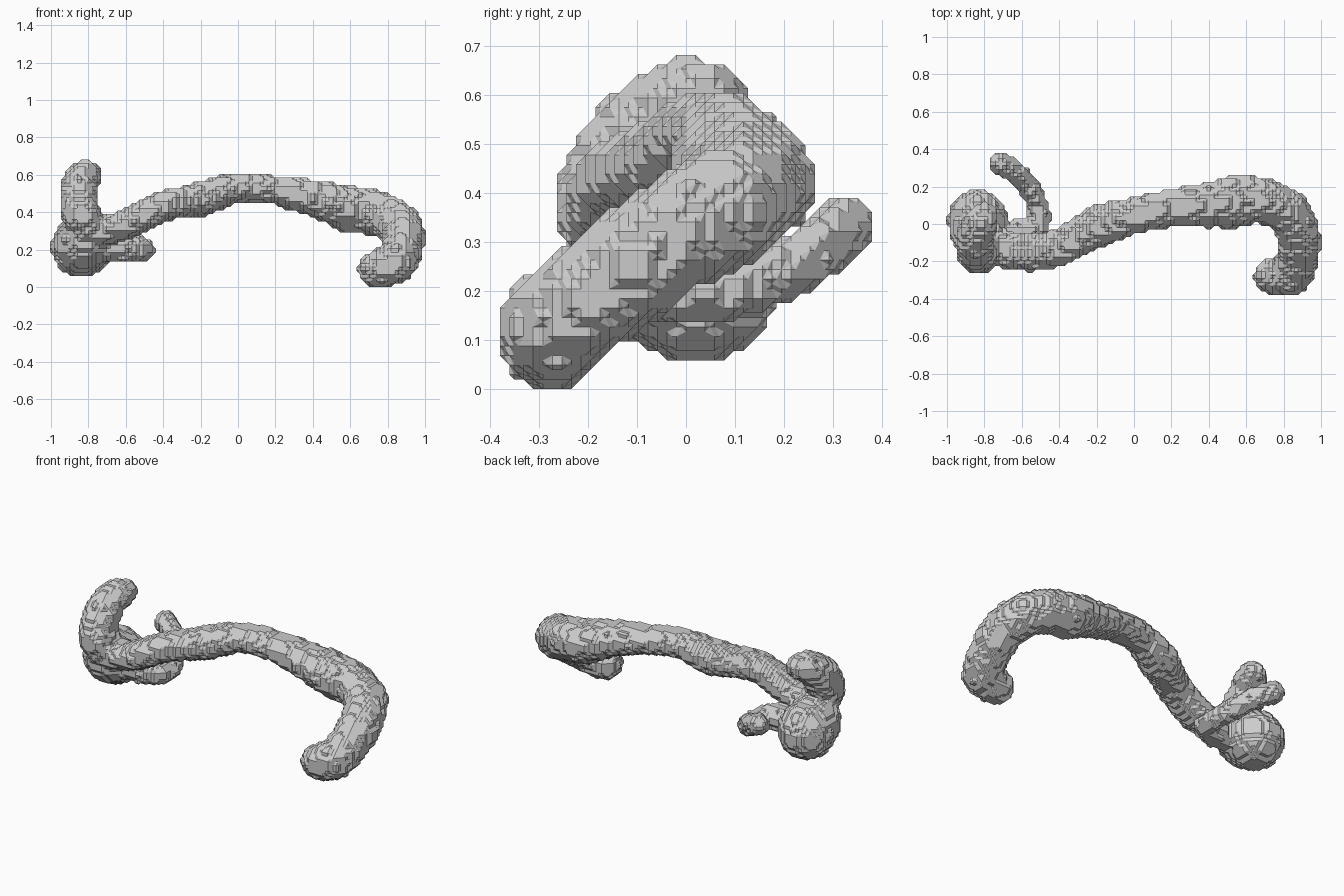
import bpy, bmesh, random
from itertools import product
from mathutils import Vector

cube = bpy.data.objects.get("Cube")
if cube:
    bpy.data.objects.remove(cube, do_unlink=True)

random.seed(4)
STEP = 0.0195

# Each limb: centre points with radius (x, y, z, r), and its widening along y
main_tube = [(-.8, -.11, .3, .09), (-.6, -.15, .345, .082), (-.4, -.125, .44, .085),
             (-.2, -.015, .48, .092), (0, .045, .54, .08), (.2, .085, .525, .08),
             (.4, .1, .485, .1), (.6, .13, .425, .115)]
hook = [(.58, .125, .425, .12), (.7, .12, .412, .122), (.82, .065, .37, .12),
        (.875, -.04, .315, .117), (.88, -.15, .23, .114), (.84, -.27, .14, .112),
        (.735, -.275, .104, .098)]
round_knob = [(-.835, .03, .22, .16), (-.83, -.05, .25, .155), (-.8, -.12, .31, .1)]
tall_prong = [(-.8, -.13, .33, .1), (-.84, -.155, .41, .102), (-.85, -.07, .545, .1),
              (-.82, 0, .6, .085), (-.8, .04, .61, .07)]
small_prong = [(-.74, -.06, .22, .08), (-.54, -.03, .21, .07), (-.51, .08, .21, .06),
               (-.57, .21, .255, .058), (-.65, .285, .31, .06), (-.715, .32, .34, .063)]
limbs = [(main_tube, 1.25), (hook, 1), (round_knob, 1), (tall_prong, 1.1),
         (small_prong, 1)]


def smooth_path(points, parts=5):
    """Catmull-Rom interpolation of centre points and radii."""
    p = [Vector(q) for q in points]
    p = [p[0]] + p + [p[-1]]
    for a, b, c, d in zip(p, p[1:], p[2:], p[3:]):
        for i in range(parts):
            t = i / parts
            yield b + (c - a) * t / 2 + (a - 2.5 * b + 2 * c - d / 2) * t * t \
                + (1.5 * (b - c) + (d - a) / 2) * t ** 3
    yield p[-1]


def fill(solid, ball, widen):
    """Mark the grid points inside one slightly uneven ellipsoid."""
    r = ball[3] * random.uniform(.95, 1.04)
    radii = (r, r * widen, r)
    spans = [range(int((c - s) // STEP), int((c + s) // STEP) + 2)
             for c, s in zip(ball, radii)]
    for g in product(*spans):
        if sum(((k * STEP - c) / s) ** 2 for k, c, s in zip(g, ball, radii)) <= 1:
            solid.add(g)


def cell_faces():
    """The six sides of a unit cell as cyclic corner offsets."""
    for axis, side in product(range(3), range(2)):
        ring = []
        for u, v in ((0, 0), (1, 0), (1, 1), (0, 1)):
            corner = [u, v]
            corner.insert(axis, side)
            ring.append(tuple(corner))
        yield ring


def surface(solid):
    """Chamfered block surface: joins edge midpoints into loops, cell by cell."""
    sides = list(cell_faces())
    offsets = list(product((0, 1), repeat=3))
    cells = {tuple(a - b for a, b in zip(g, o)) for g in solid for o in offsets}
    bm = bmesh.new()
    verts = {}
    for cell in sorted(cells):
        links = {}
        for side in sides:
            ring = [tuple(a + b for a, b in zip(cell, o)) for o in side]
            full = [c in solid for c in ring]
            mids = [tuple(a + b for a, b in zip(ring[i], ring[i - 1])) for i in range(4)]
            cuts = [mids[i] for i in range(4) if full[i] != full[i - 1]]
            if len(cuts) == 4:
                pairs = [(mids[i], mids[(i + 1) % 4]) for i in range(4) if full[i]]
            else:
                pairs = [cuts] if cuts else []
            for a, b in pairs:
                links.setdefault(a, []).append(b)
                links.setdefault(b, []).append(a)
        while links:
            loop = [next(iter(links))]
            while True:
                onward = [m for m in links.pop(loop[-1]) if m in links]
                if not onward:
                    break
                loop.append(onward[0])
            for m in loop:
                if m not in verts:
                    verts[m] = bm.verts.new(Vector(m) * STEP / 2)
            bm.faces.new([verts[m] for m in loop])
    return bm


# Union of all limbs on the grid
solid = set()
for points, widen in limbs:
    for ball in smooth_path(points):
        fill(solid, ball, widen)
bm = surface(solid)
bmesh.ops.recalc_face_normals(bm, faces=bm.faces)
bmesh.ops.triangulate(bm, faces=[f for f in bm.faces if len(f.verts) > 4])
bmesh.ops.dissolve_limit(bm, angle_limit=.01, verts=bm.verts, edges=bm.edges)

# Stand on the ground
ground = min(v.co.z for v in bm.verts)
bmesh.ops.translate(bm, verts=bm.verts, vec=(0, 0, -ground))

mesh = bpy.data.meshes.new("branching_tube")
bm.to_mesh(mesh)
bm.free()
tube = bpy.data.objects.new("branching_tube", mesh)
bpy.context.collection.objects.link(tube)

# Single light grey
grey = bpy.data.materials.new("light_grey")
grey.use_nodes = True
colour = (.6, .6, .6, 1)
grey.diffuse_color = colour
grey.node_tree.nodes["Principled BSDF"].inputs["Base Color"].default_value = colour
mesh.materials.append(grey)
